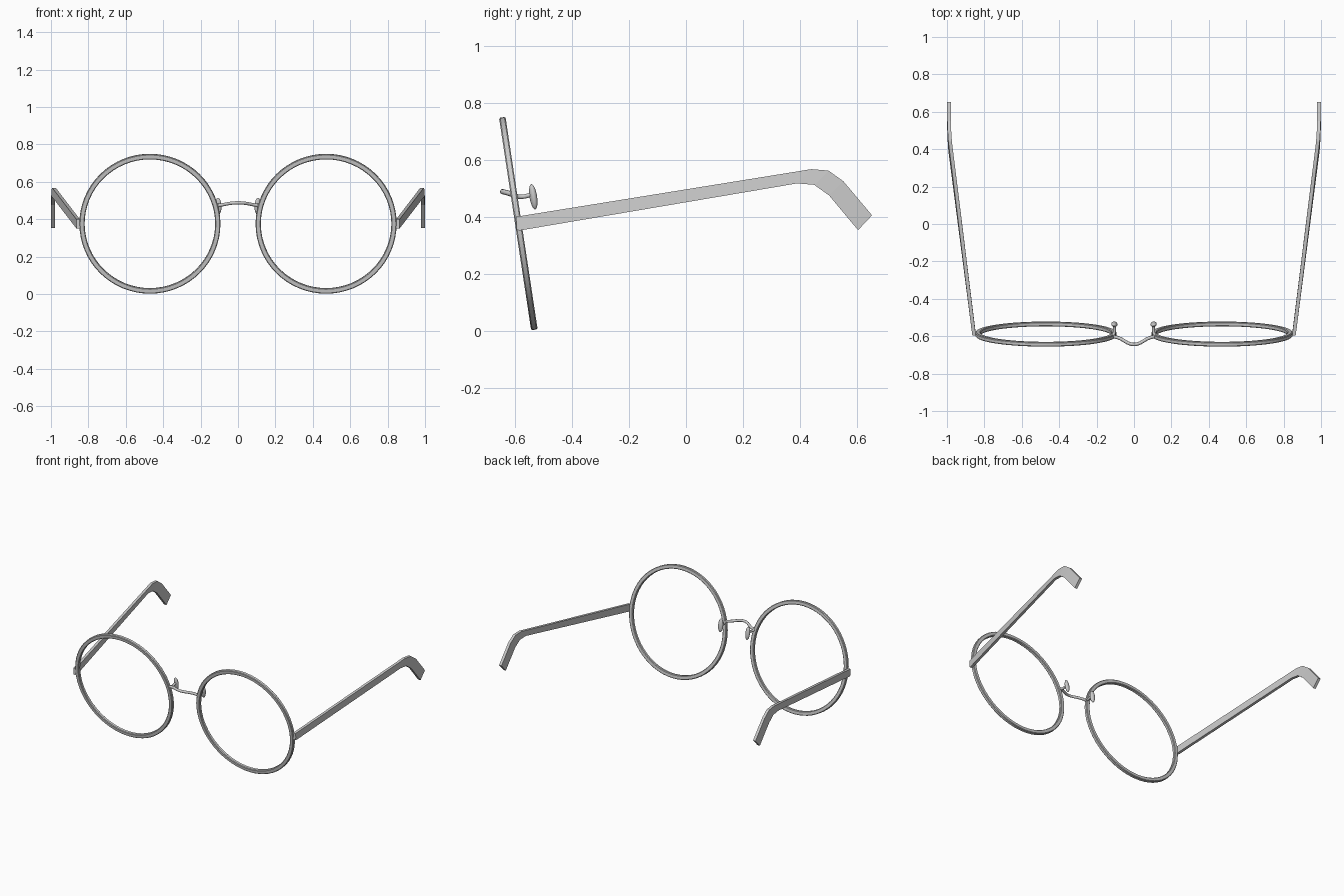
import bpy, bmesh, math
from mathutils import Vector

if "Cube" in bpy.data.objects:
    bpy.data.objects.remove(bpy.data.objects["Cube"])

TILT = math.radians(8.6)
CENTRE = Vector((0.471, -0.5885, 0.376))


def make(name, verts, faces, smooth=True):
    me = bpy.data.meshes.new(name)
    me.from_pydata(verts, [], faces)
    bm = bmesh.new()
    bm.from_mesh(me)
    bmesh.ops.recalc_face_normals(bm, faces=bm.faces)
    bm.to_mesh(me)
    bm.free()
    ob = bpy.data.objects.new(name, me)
    bpy.context.collection.objects.link(ob)
    if smooth:
        bpy.ops.object.select_all(action='DESELECT')
        ob.select_set(True)
        bpy.context.view_layer.objects.active = ob
        bpy.ops.object.shade_smooth_by_angle(angle=math.radians(35))
    return ob


def loft(name, rings, closed=False, smooth=True):
    """Skin a list of equal-sized rings; cap the ends unless closed."""
    n, m = len(rings[0]), len(rings)
    verts = [v for r in rings for v in r]
    faces = [(i * n + j, i * n + (j + 1) % n,
              (i + 1) % m * n + (j + 1) % n, (i + 1) % m * n + j)
             for i in range(m if closed else m - 1) for j in range(n)]
    if not closed:
        faces += [tuple(range(n)), tuple(range((m - 1) * n, m * n))]
    return make(name, verts, faces, smooth)


def wire(name, pts, radius, handle='AUTO'):
    """Round metal wire through the points."""
    cu = bpy.data.curves.new(name, 'CURVE')
    cu.dimensions = '3D'
    cu.bevel_depth = radius
    cu.bevel_resolution = 3
    cu.resolution_u = 8
    cu.use_fill_caps = True
    sp = cu.splines.new('BEZIER')
    sp.bezier_points.add(len(pts) - 1)
    for b, p in zip(sp.bezier_points, pts):
        b.co = p
        b.handle_left_type = b.handle_right_type = handle
    ob = bpy.data.objects.new(name, cu)
    bpy.context.collection.objects.link(ob)
    return ob


# Rim section: chamfered rectangle (radius, depth)
R0, R1, D, C = 0.349, 0.377, 0.0115, 0.004
section = [(R0, -D + C), (R0 + C, -D), (R1 - C, -D), (R1, -D + C),
           (R1, D - C), (R1 - C, D), (R0 + C, D), (R0, D - C)]

# Temple outline seen from the side: (x, top y, top z, bottom y, bottom z)
temple = [(0.855, -0.596, 0.400, -0.588, 0.351),
          (0.983, 0.440, 0.567, 0.390, 0.517),
          (0.987, 0.500, 0.562, 0.450, 0.512),
          (0.989, 0.552, 0.525, 0.502, 0.475),
          (0.989, 0.653, 0.405, 0.604, 0.353)]

for s, side in ((1, "right"), (-1, "left")):
    # Rim
    rings = []
    for i in range(64):
        a = 2 * math.pi * i / 64
        ring = []
        for r, d in section:
            x, z = r * math.cos(a), r * math.sin(a)
            ring.append((s * (CENTRE.x + x),
                         CENTRE.y + d * math.cos(TILT) - z * math.sin(TILT),
                         CENTRE.z + z * math.cos(TILT) + d * math.sin(TILT)))
        rings.append(ring)
    loft("rim_" + side, rings, closed=True)

    # Temple arm with bent ear tip
    t = 0.0095
    loft("temple_" + side,
         [[(s * (x - t), ty, tz), (s * (x + t), ty, tz),
           (s * (x + t), by, bz), (s * (x - t), by, bz)]
          for x, ty, tz, by, bz in temple], smooth=False)

    # Hinge block joining rim and temple
    bpy.ops.mesh.primitive_cube_add(size=1, location=(s * 0.848, -0.588, 0.376))
    bpy.context.object.name = "hinge_" + side
    bpy.context.object.scale = (0.03, 0.015, 0.044)

    # Nose pad and its arm
    wire("pad_arm_" + side, [(s * 0.116, -0.602, 0.475), (s * 0.107, -0.585, 0.47),
                             (s * 0.105, -0.537, 0.478)], 0.008)
    bpy.ops.mesh.primitive_uv_sphere_add(segments=20, ring_count=12, radius=1,
                                         location=(s * 0.105, -0.536, 0.47))
    pad = bpy.context.object
    pad.name = "nose_pad_" + side
    pad.scale = (0.017, 0.013, 0.045)
    pad.rotation_euler = (math.radians(9), 0, math.radians(s * 15))
    bpy.ops.object.shade_smooth()

# Bridge
wire("bridge", [(-0.118, -0.600, 0.470), (-0.085, -0.608, 0.477), (0, -0.644, 0.488),
                (0.085, -0.608, 0.477), (0.118, -0.600, 0.470)], 0.009)
